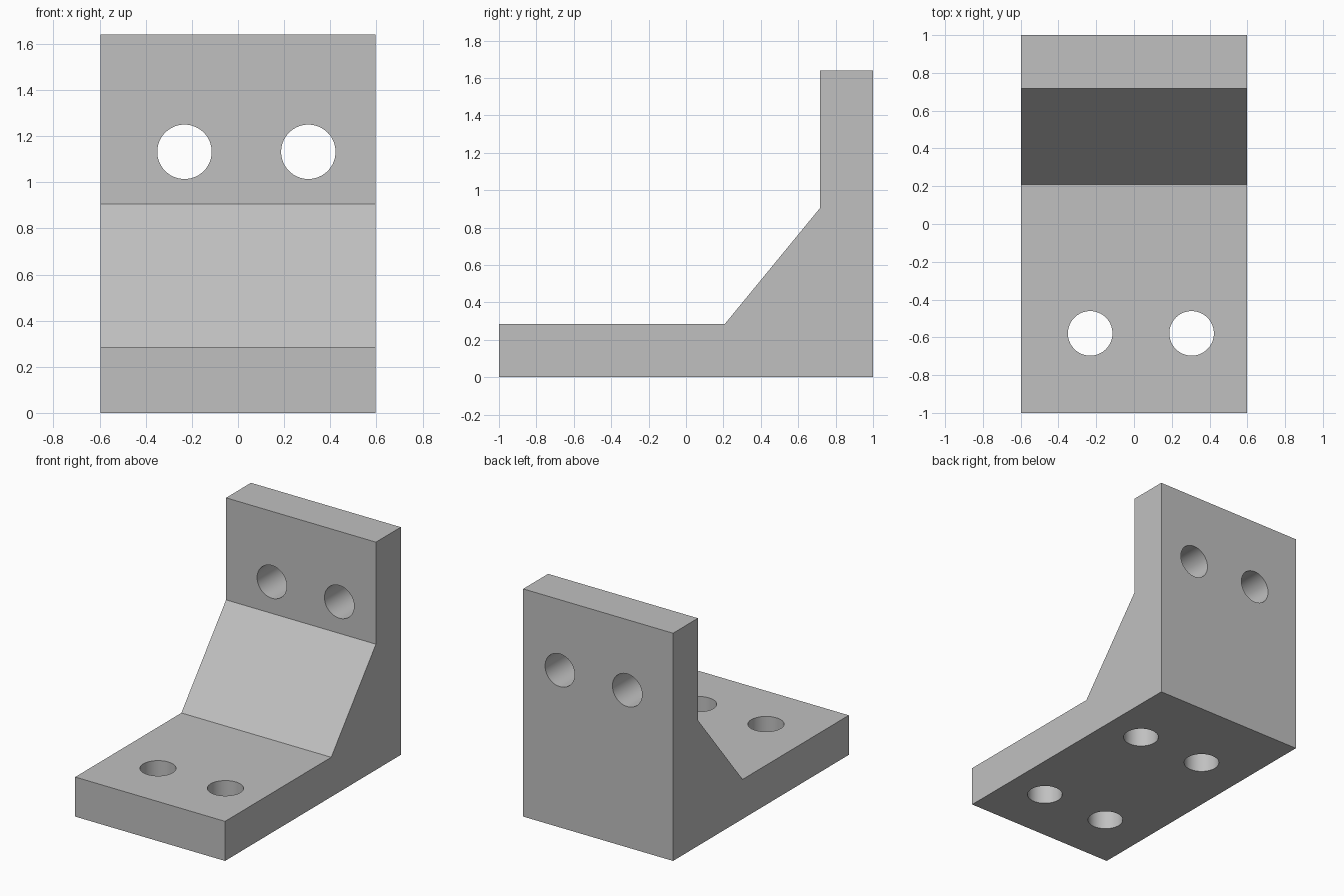
import bpy, bmesh
from math import radians
from mathutils import Matrix, Vector

cube = bpy.data.objects.get("Cube")
if cube:
    bpy.data.objects.remove(cube, do_unlink=True)

HALF_WIDTH, HEIGHT, THICK = 0.597, 1.64, 0.285
HOLE_R = 0.118
HOLE_XS = (-0.232, 0.305)

grey = bpy.data.materials.new("plain grey")
grey.use_nodes = True
colour = (0.53, 0.53, 0.53, 1)
grey.diffuse_color = colour
grey.node_tree.nodes["Principled BSDF"].inputs["Base Color"].default_value = colour


def make_object(name, bm):
    bmesh.ops.recalc_face_normals(bm, faces=bm.faces)
    mesh = bpy.data.meshes.new(name)
    bm.to_mesh(mesh)
    bm.free()
    mesh.materials.append(grey)
    obj = bpy.data.objects.new(name, mesh)
    bpy.context.collection.objects.link(obj)
    return obj


# Bracket body: side profile (y, z) extruded across the width
profile = [(-1, 0), (1, 0), (1, HEIGHT), (0.717, HEIGHT),
           (0.717, 0.905), (0.208, THICK), (-1, THICK)]
bm = bmesh.new()
face = bm.faces.new([bm.verts.new((-HALF_WIDTH, y, z)) for y, z in profile])
side = bmesh.ops.extrude_face_region(bm, geom=[face])["geom"]
bmesh.ops.translate(bm, vec=(2 * HALF_WIDTH, 0, 0),
                    verts=[v for v in side if isinstance(v, bmesh.types.BMVert)])
bracket = make_object("angle_bracket", bm)

# Bolt holes: two through the foot, two blind under the gusset, two through the upright
bm = bmesh.new()


def drill(centre, depth, turn=0):
    bmesh.ops.create_cone(bm, cap_ends=True, segments=64, radius1=HOLE_R, radius2=HOLE_R,
                          depth=depth,
                          matrix=Matrix.Translation(Vector(centre)) @ Matrix.Rotation(turn, 4, 'X'))


for x in HOLE_XS:
    drill((x, -0.579, THICK / 2), 0.5)
    drill((x, 0.437, THICK - 0.25), 0.5)
    drill((x, 0.86, 1.132), 0.5, radians(90))
cutter = make_object("hole_cutter", bm)
cutter.hide_render = True

cut = bracket.modifiers.new("bolt holes", 'BOOLEAN')
cut.operation = 'DIFFERENCE'
cut.solver = 'EXACT'
cut.object = cutter

# Apply the cut and smooth the hole walls
bpy.ops.object.select_all(action='DESELECT')
bpy.context.view_layer.objects.active = bracket
bracket.select_set(True)
bpy.ops.object.modifier_apply(modifier=cut.name)
bpy.data.objects.remove(cutter, do_unlink=True)
bpy.ops.object.shade_smooth_by_angle(angle=radians(30))
